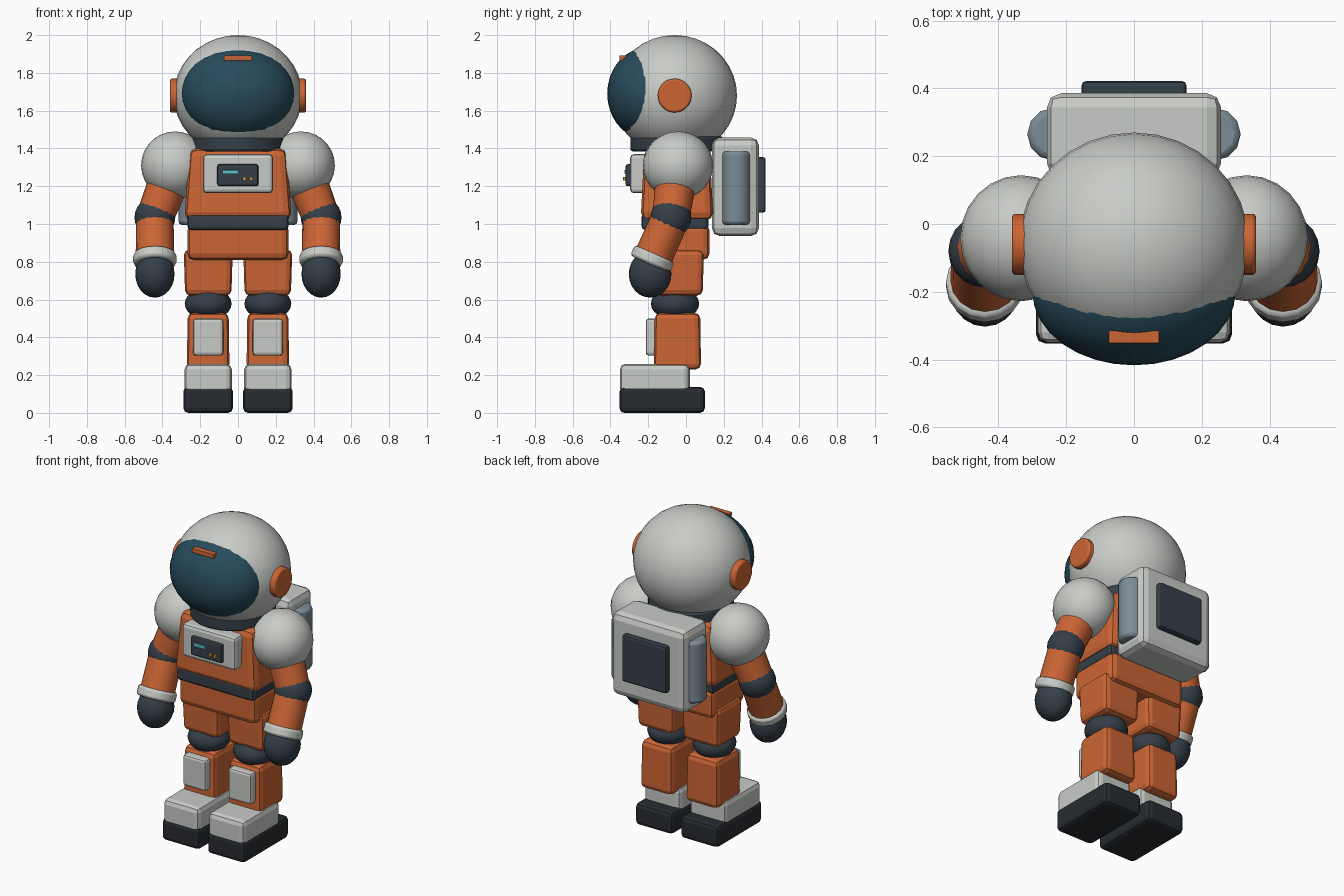
import bpy, bmesh
from math import radians
from mathutils import Vector, Matrix

if "Cube" in bpy.data.objects:
    bpy.data.objects.remove(bpy.data.objects["Cube"])


def material(name, rgb):
    m = bpy.data.materials.new(name)
    m.diffuse_color = (*rgb, 1)
    m.use_nodes = True
    m.node_tree.nodes["Principled BSDF"].inputs["Base Color"].default_value = m.diffuse_color
    return m


ORANGE = material("suit_orange", (0.60, 0.13, 0.035))
LIGHT = material("shell_light", (0.58, 0.60, 0.57))
DARK = material("rubber_dark", (0.035, 0.05, 0.065))
SOLE = material("sole_dark", (0.02, 0.024, 0.03))
GLASS = material("visor_glass", (0.02, 0.07, 0.105))
STEEL = material("tank_steel", (0.20, 0.26, 0.30))
CYAN = material("screen_cyan", (0.10, 0.55, 0.65))
AMBER = material("button_amber", (0.85, 0.32, 0.03))


def finish(name, bm, mat, bevel=0, segments=2, smooth=False):
    me = bpy.data.meshes.new(name)
    bm.to_mesh(me)
    bm.free()
    me.materials.append(mat)
    ob = bpy.data.objects.new(name, me)
    bpy.context.collection.objects.link(ob)
    if bevel:
        mod = ob.modifiers.new("edges", "BEVEL")
        mod.width, mod.segments = bevel, segments
        mod.limit_method, mod.angle_limit = "ANGLE", radians(40)
    if smooth:
        bpy.ops.object.select_all(action="DESELECT")
        ob.select_set(True)
        bpy.context.view_layer.objects.active = ob
        bpy.ops.object.shade_smooth_by_angle(angle=radians(35))
    return ob


def box(name, x, y, z, mat, bevel=0.02, top=1.0):
    """Box from (min, max) ranges; top scales the upper face."""
    bm = bmesh.new()
    bmesh.ops.create_cube(bm, size=1)
    for v in bm.verts:
        k = top if v.co.z > 0 else 1
        v.co = Vector([(r[0] + r[1]) / 2 + c * (r[1] - r[0]) * f
                       for r, c, f in zip((x, y, z), v.co, (k, k, 1))])
    return finish(name, bm, mat, bevel)


def ball(name, centre, radii, mat, u=24, v=14):
    bm = bmesh.new()
    bmesh.ops.create_uvsphere(bm, u_segments=u, v_segments=v, radius=1,
                              matrix=Matrix.LocRotScale(Vector(centre), None, Vector(radii)))
    return finish(name, bm, mat, smooth=True)


def rod(name, a, b, r1, r2, mat, sides=16, bevel=0):
    """Cylinder or taper running from point a to point b."""
    a, b = Vector(a), Vector(b)
    rot = (b - a).to_track_quat("Z", "Y")
    bm = bmesh.new()
    bmesh.ops.create_cone(bm, cap_ends=True, segments=sides, radius1=r1, radius2=r2,
                          depth=(b - a).length,
                          matrix=Matrix.LocRotScale((a + b) / 2, rot, None))
    return finish(name, bm, mat, bevel, smooth=True)


# Helmet, visor and neck ring
ball("helmet", (0, -0.06, 1.68), (0.34, 0.33, 0.32), LIGHT, 32, 18)
ball("visor", (0, -0.20, 1.69), (0.30, 0.217, 0.246), GLASS, 32, 18)
box("visor_tab", (-0.075, 0.075), (-0.352, -0.315), (1.865, 1.893), ORANGE, 0.004)
rod("neck_ring", (0, -0.05, 1.385), (0, -0.05, 1.465), 0.245, 0.245, DARK, 24, 0.012)

# Torso, belt and hips
box("torso", (-0.285, 0.285), (-0.24, 0.145), (1.02, 1.40), ORANGE, 0.04, top=0.9)
box("belt", (-0.268, 0.268), (-0.235, 0.118), (0.968, 1.057), DARK, 0.02)
box("hips", (-0.268, 0.268), (-0.215, 0.125), (0.81, 1.0), ORANGE, 0.035)

# Chest control panel
box("chest_panel", (-0.185, 0.185), (-0.296, -0.20), (1.163, 1.37), LIGHT, 0.02)
box("chest_display", (-0.11, 0.108), (-0.32, -0.28), (1.20, 1.317), DARK, 0.012)
box("display_bar", (-0.08, 0.0), (-0.326, -0.31), (1.267, 1.285), CYAN, 0.002)
for i, x in enumerate((0.034, 0.069)):
    box(f"button_{i}", (x - 0.009, x + 0.009), (-0.333, -0.31), (1.23, 1.25), AMBER, 0.003)

# Backpack
box("backpack", (-0.257, 0.257), (0.137, 0.386), (0.936, 1.458), LIGHT, 0.042)
box("backpack_plate", (-0.155, 0.155), (0.37, 0.422), (1.06, 1.354), DARK, 0.014)

for side, s in (("right", 1), ("left", -1)):
    def span(lo, hi):
        return tuple(sorted((s * lo, s * hi)))

    # Helmet ear disc and backpack tank
    rod(f"ear_disc_{side}", (s * 0.30, -0.06, 1.68), (s * 0.36, -0.06, 1.68),
        0.09, 0.09, ORANGE, 20, 0.01)
    rod(f"tank_{side}", (s * 0.237, 0.265, 0.995), (s * 0.237, 0.265, 1.385),
        0.078, 0.078, STEEL, 12, 0.018)

    # Arm: shoulder, upper arm, elbow, forearm, cuff, glove
    shoulder = Vector((s * 0.333, -0.042, 1.31))
    elbow = Vector((s * 0.44, -0.08, 1.035))
    wrist = Vector((s * 0.44, -0.178, 0.815))
    along = (wrist - elbow).normalized()
    ball(f"shoulder_{side}", shoulder, (0.18, 0.186, 0.18), LIGHT)
    rod(f"upper_arm_{side}", shoulder, elbow, 0.112, 0.099, ORANGE)
    ball(f"elbow_{side}", elbow, (0.108, 0.108, 0.108), DARK, 20, 12)
    rod(f"forearm_{side}", elbow, wrist, 0.099, 0.102, ORANGE)
    rod(f"cuff_{side}", wrist - along * 0.03, wrist + along * 0.03, 0.115, 0.115, LIGHT, 16, 0.014)
    ball(f"glove_{side}", (s * 0.44, -0.19, 0.735), (0.104, 0.113, 0.125), DARK, 20, 12)

    # Leg: thigh, knee, shin, shin plate, boot
    thigh = box(f"thigh_{side}", span(0.035, 0.28), (-0.155, 0.088), (0.62, 0.865), ORANGE, 0.03, top=1.06)
    ball(f"knee_{side}", (s * 0.158, -0.058, 0.578), (0.124, 0.128, 0.085), DARK, 20, 12)
    box(f"shin_{side}", span(0.045, 0.271), (-0.17, 0.08), (0.23, 0.53), ORANGE, 0.03, top=0.96)
    box(f"shin_plate_{side}", span(0.078, 0.238), (-0.213, -0.15), (0.303, 0.50), LIGHT, 0.016)
    box(f"boot_upper_{side}", span(0.033, 0.283), (-0.35, 0.02), (0.10, 0.26), LIGHT, 0.03)
    box(f"boot_sole_{side}", span(0.027, 0.289), (-0.352, 0.10), (0.0, 0.138), SOLE, 0.025)
